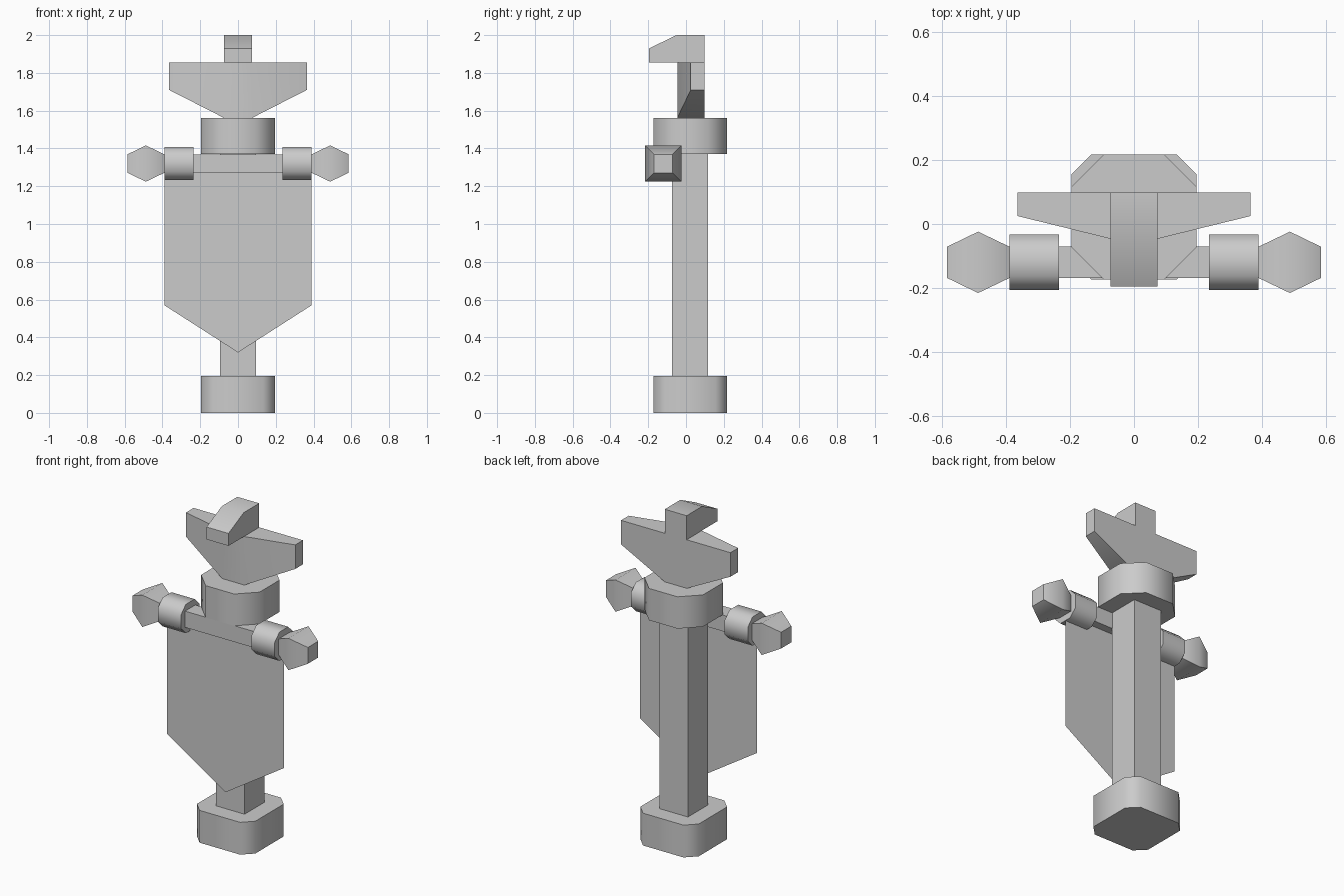
import bpy, bmesh, math

if "Cube" in bpy.data.objects:
    bpy.data.objects.remove(bpy.data.objects["Cube"])


def loft(name, rings):
    """Skin a list of equal-length point rings and cap both ends."""
    bm = bmesh.new()
    rows = [[bm.verts.new(p) for p in ring] for ring in rings]
    n = len(rows[0])
    for a, b in zip(rows, rows[1:]):
        for i in range(n):
            j = (i + 1) % n
            bm.faces.new((a[i], a[j], b[j], b[i]))
    bm.faces.new(rows[0])
    bm.faces.new(rows[-1])
    bmesh.ops.recalc_face_normals(bm, faces=bm.faces)
    return finish(name, bm)


def finish(name, bm):
    me = bpy.data.meshes.new(name)
    bm.to_mesh(me)
    bm.free()
    me.shade_smooth()
    me.set_sharp_from_angle(angle=math.radians(60))
    ob = bpy.data.objects.new(name, me)
    bpy.context.collection.objects.link(ob)
    return ob


def square(r, c=0):
    """Square of half-width r with corners cut by c."""
    if not c:
        return [(-r, -r), (r, -r), (r, r), (-r, r)]
    k = r - c
    return [(-k, -r), (k, -r), (r, -k), (r, k), (k, r), (-k, r), (-r, k), (-r, -k)]


def upright(name, r, z0, z1, c=0):
    return loft(name, [[(x, y + 0.022, z) for x, y in square(r, c)] for z in (z0, z1)])


def along_x(name, stations, c=0):
    """Square sections (x, half-width) along the crossbar axis."""
    return loft(name, [[(x, y - 0.12, z + 1.32) for y, z in square(r, c)]
                       for x, r in stations])


# Standing post with base and cap
upright("base", 0.195, 0, 0.195, 0.06)
upright("post", 0.095, 0.195, 1.37)
upright("cap", 0.195, 1.37, 1.562, 0.1)

# Crossbar with collars and end knobs
along_x("crossbar", [(-0.39, 0.049), (0.39, 0.049)])
for side, s in (("left", -1), ("right", 1)):
    along_x(side + "_collar", [(s * 0.235, 0.087), (s * 0.39, 0.087)], 0.045)
    along_x(side + "_knob", [(s * 0.39, 0.049), (s * 0.488, 0.096), (s * 0.585, 0.049)])

# Hanging banner, a single sheet
bm = bmesh.new()
outline = [(-0.39, 1.31), (-0.39, 0.57), (0, 0.32), (0.39, 0.57), (0.39, 1.31)]
bm.faces.new([bm.verts.new((x, -0.12, z)) for x, z in outline])
finish("banner", bm)

# Spread wings: x, front y, bottom z
wing = [(-0.365, 0.025, 1.71), (-0.075, -0.046, 1.562),
        (0.075, -0.046, 1.562), (0.365, 0.025, 1.71)]
loft("wings", [[(x, y, z), (x, 0.098, z), (x, 0.098, 1.855), (x, y, 1.855)]
               for x, y, z in wing])

# Head with beak sloping to the front
head = [(0.098, 1.855), (0.098, 2.0), (-0.05, 2.0), (-0.195, 1.93), (-0.195, 1.855)]
loft("head", [[(x, y, z) for y, z in head] for x in (-0.073, 0.073)])
